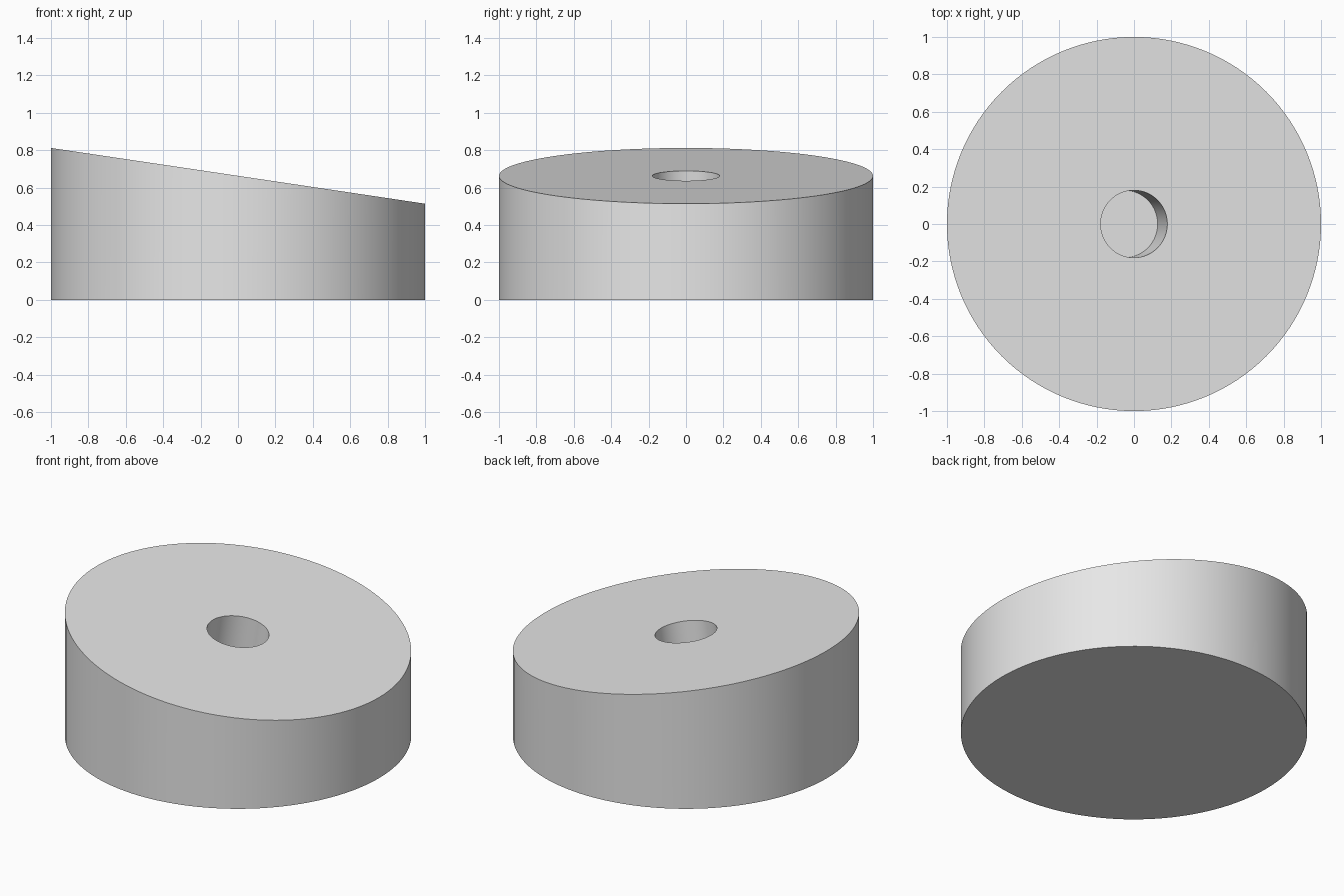
import bpy, bmesh, math
from mathutils import Matrix, Vector

cube = bpy.data.objects.get("Cube")
if cube:
    bpy.data.objects.remove(cube, do_unlink=True)

SEGMENTS = 128
MID_HEIGHT, SLOPE = 0.663, -0.149
HOLE_RADIUS, HOLE_DEPTH = 0.18, 0.35

grey = bpy.data.materials.new("plain grey")
grey.use_nodes = True
colour = (0.8, 0.8, 0.8, 1)
grey.diffuse_color = colour
grey.node_tree.nodes["Principled BSDF"].inputs["Base Color"].default_value = colour


def circle(radius):
    angles = [2 * math.pi * i / SEGMENTS for i in range(SEGMENTS)]
    return [Vector((radius * math.cos(a), radius * math.sin(a), 0)) for a in angles]


# Rings run from the base, up the wall, across the sloped top and down the hole
tilt = Matrix.Translation((0, 0, MID_HEIGHT)) @ Matrix.Rotation(-math.atan(SLOPE), 4, 'Y')
base = circle(1)
top = [Vector((p.x, p.y, MID_HEIGHT + SLOPE * p.x)) for p in base]
rim = [tilt @ p for p in circle(HOLE_RADIUS)]
floor = [tilt @ (p - Vector((0, 0, HOLE_DEPTH))) for p in circle(HOLE_RADIUS)]

bm = bmesh.new()
rings = [[bm.verts.new(p) for p in ring] for ring in (base, top, rim, floor)]
for lower, upper in zip(rings, rings[1:]):
    for i in range(SEGMENTS):
        j = (i + 1) % SEGMENTS
        bm.faces.new((lower[i], lower[j], upper[j], upper[i]))

# Underside and hole floor
bm.faces.new(rings[0][::-1])
bm.faces.new(rings[-1])
bmesh.ops.recalc_face_normals(bm, faces=bm.faces)

mesh = bpy.data.meshes.new("sloped_disc")
bm.to_mesh(mesh)
bm.free()
mesh.materials.append(grey)
disc = bpy.data.objects.new("sloped_disc", mesh)
bpy.context.collection.objects.link(disc)

# Smooth round walls with crisp rims
bpy.ops.object.select_all(action='DESELECT')
disc.select_set(True)
bpy.context.view_layer.objects.active = disc
bpy.ops.object.shade_smooth_by_angle(angle=math.radians(30))
